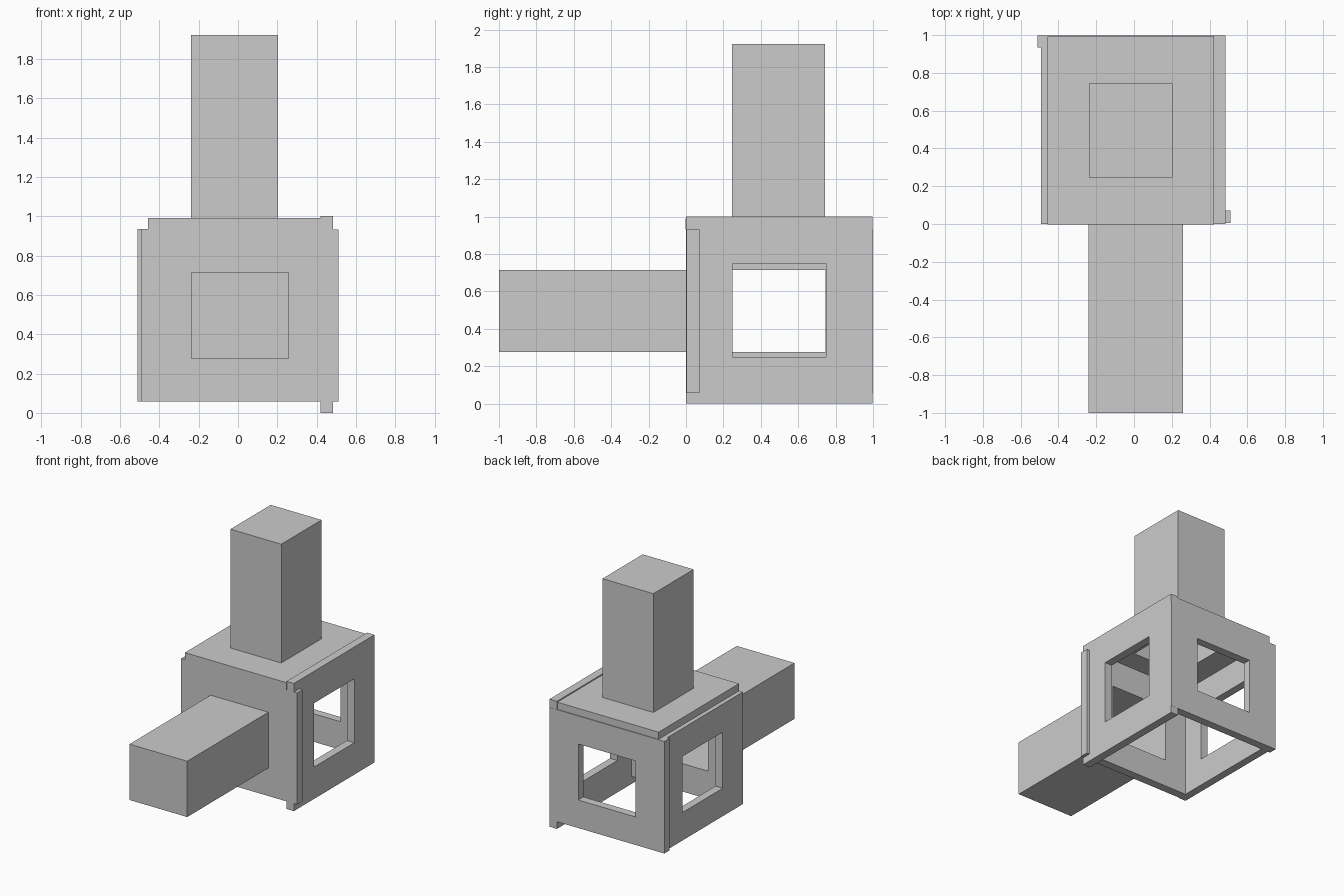
import bpy, bmesh

if "Cube" in bpy.data.objects:
    bpy.data.objects.remove(bpy.data.objects["Cube"])


def make_object(name, bm):
    bmesh.ops.recalc_face_normals(bm, faces=bm.faces)
    mesh = bpy.data.meshes.new(name)
    bm.to_mesh(mesh)
    bm.free()
    obj = bpy.data.objects.new(name, mesh)
    bpy.context.collection.objects.link(obj)


def ring(bm, lo, hi, axis, depth, scale=1.0):
    """Rectangle of four vertices across the given axis, scaled about its centre."""
    u, v = [a for a in range(3) if a != axis]
    verts = []
    for su, sv in ((-1, -1), (1, -1), (1, 1), (-1, 1)):
        co = [0, 0, 0]
        co[axis] = depth
        for a, s in ((u, su), (v, sv)):
            co[a] = (lo[a] + hi[a]) / 2 + s * scale * (hi[a] - lo[a]) / 2
        verts.append(bm.verts.new(co))
    return verts


def bridge(bm, r1, r2):
    for i in range(4):
        j = (i + 1) % 4
        bm.faces.new((r1[i], r1[j], r2[j], r2[i]))


def panel(name, lo, hi, axis, beam_end=None):
    """Slab with a half-size window, or with a hollow beam drawn out of it."""
    bm = bmesh.new()
    # the last depth is the outer side of a beam panel
    near, far = lo[axis], hi[axis]
    if beam_end is not None and beam_end < near:
        near, far = far, near
    outer = [ring(bm, lo, hi, axis, d) for d in (near, far)]
    inner = [ring(bm, lo, hi, axis, d, 0.5) for d in (near, far)]
    bridge(bm, outer[0], outer[1])
    bridge(bm, inner[0], inner[1])
    for o, i in zip(outer, inner):
        bridge(bm, o, i)
    make_object(name, bm)

    # open-ended beam, capped at its far end
    if beam_end is not None:
        bm = bmesh.new()
        base = ring(bm, lo, hi, axis, far, 0.5)
        tip = ring(bm, lo, hi, axis, beam_end, 0.5)
        bridge(bm, base, tip)
        bm.faces.new(tip)
        make_object(name.replace("panel", "beam"), bm)


# Five walls of the box; the underside is open
panel("right_panel", (0.42, 0.0, 0.0), (0.484, 0.998, 1.0), 0)
panel("left_panel", (-0.492, -0.001, 0.057), (-0.43, 0.996, 0.935), 0)
panel("back_panel", (-0.512, 0.935, 0.057), (0.483, 0.999, 0.935), 1)
panel("front_panel", (-0.49, 0.004, 0.057), (0.51, 0.072, 0.932), 1, beam_end=-1.0)
panel("top_panel", (-0.458, -0.003, 0.931), (0.423, 0.993, 0.991), 2, beam_end=1.922)
